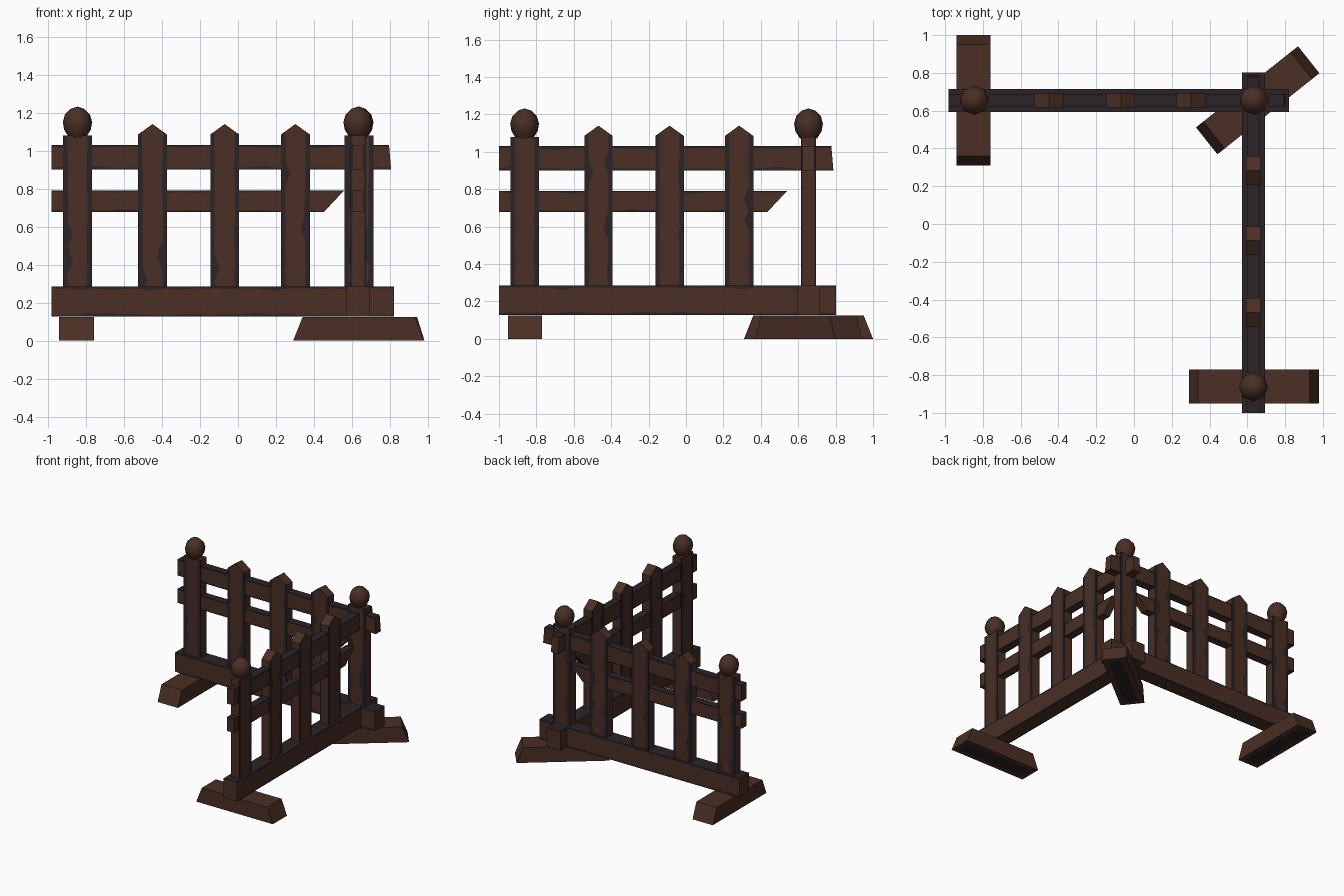
import bpy, bmesh, math, random
from mathutils import Matrix, Vector

if "Cube" in bpy.data.objects:
    bpy.data.objects.remove(bpy.data.objects["Cube"])

random.seed(4)


def material(name, rgb):
    m = bpy.data.materials.new(name)
    m.diffuse_color = (*rgb, 1)
    m.use_nodes = True
    m.node_tree.nodes["Principled BSDF"].inputs["Base Color"].default_value = m.diffuse_color
    return m


BROWN = material("brown wood", (0.068, 0.028, 0.018))
DARK = material("dark worn wood", (0.024, 0.017, 0.019))


def finish(bm, name, M):
    bm.transform(M)
    me = bpy.data.meshes.new(name)
    bm.to_mesh(me)
    bm.free()
    me.materials.append(BROWN)
    me.materials.append(DARK)
    ob = bpy.data.objects.new(name, me)
    bpy.context.collection.objects.link(ob)
    return ob


def extruded(outline, depth):
    """Outline in local x/z, extruded along local y, centred."""
    bm = bmesh.new()
    f = bm.faces.new([bm.verts.new((x, -depth / 2, z)) for x, z in outline])
    r = bmesh.ops.extrude_face_region(bm, geom=[f])
    vs = [v for v in r["geom"] if isinstance(v, bmesh.types.BMVert)]
    bmesh.ops.translate(bm, verts=vs, vec=(0, depth, 0))
    bmesh.ops.recalc_face_normals(bm, faces=bm.faces)
    return bm


def cut(bm, axis, value):
    co, no = Vector((0, 0, 0)), Vector((0, 0, 0))
    co[axis], no[axis] = value, 1
    bmesh.ops.bisect_plane(bm, geom=bm.verts[:] + bm.edges[:] + bm.faces[:],
                           plane_co=co, plane_no=no)


def plank(name, outline, depth, M, along, edge, dark_top=False):
    """Board with dark, ragged borders along its long edges."""
    bm = extruded(outline, depth)
    across = 2 - along
    cs = [p[across // 2] for p in outline]
    ls = [p[along // 2] for p in outline]
    c0, hw = (min(cs) + max(cs)) / 2, (max(cs) - min(cs)) / 2
    inner, hd = hw - edge, depth / 2
    for s in (-1, 1):
        cut(bm, across, c0 + s * inner)
        cut(bm, 1, s * (hd - 0.008))
    t = min(ls) + 0.05
    while t < max(ls) - 0.13:
        cut(bm, along, t)
        t += random.uniform(0.04, 0.09)
    bm.normal_update()
    for f in bm.faces:
        c, n = f.calc_center_median(), f.normal
        if abs(n.y) > 0.9:
            f.material_index = int(abs(c[across] - c0) > inner)
        elif dark_top and n.z > 0.9:
            f.material_index = 1
        elif abs(n[across]) > 0.9:
            f.material_index = int(abs(c.y) > hd - 0.008)
    # ragged inner line of the dark border
    for v in bm.verts:
        d = v.co[across] - c0
        if (abs(abs(d) - inner) < 1e-4 and abs(abs(v.co.y) - hd) < 1e-4
                and min(ls) + 0.03 < v.co[along] < max(ls) - 0.14):
            v.co[across] -= math.copysign(
                random.choice([0, 0, 0, 0.003, 0.005, -0.003, edge * 1.2]), d)
    return finish(bm, name, M)


def rect(x0, x1, z0, z1):
    return [(x0, z0), (x1, z0), (x1, z1), (x0, z1)]


def knob(name, x, M):
    """Low-sided round finial with a pointed top."""
    bm = bmesh.new()
    prof = [(0.045, 1.07), (0.070, 1.11), (0.077, 1.15), (0.066, 1.19), (0.036, 1.22)]
    n = 8
    rings = [[bm.verts.new((x + r * math.cos(2 * math.pi * i / n),
                            r * math.sin(2 * math.pi * i / n), z)) for i in range(n)]
             for r, z in prof]
    tip = bm.verts.new((x, 0, 1.232))
    for a, b in zip(rings, rings[1:]):
        for i in range(n):
            j = (i + 1) % n
            bm.faces.new((a[i], a[j], b[j], b[i]))
    for i in range(n):
        bm.faces.new((rings[-1][i], rings[-1][(i + 1) % n], tip))
    bm.faces.new(rings[0][::-1])
    for f in bm.faces:
        f.smooth = len(f.verts) < 5
    finish(bm, name, M)


def post(name, x, M):
    plank(name, rect(x - 0.076, x + 0.076, 0.2, 1.08), 0.078, M, 2, 0.023)
    knob(name + "_knob", x, M)


def fence(side, M):
    # beams and rails; the middle rail is broken off at a slant
    plank(side + "_base_beam", rect(-0.982, 0.82, 0.127, 0.284), 0.122, M, 0, 0.009, True)
    plank(side + "_top_rail",
          [(-0.982, 0.9), (0.806, 0.9), (0.795, 1.03), (-0.982, 1.03)], 0.064, M, 0, 0.009, True)
    plank(side + "_broken_rail",
          [(-0.982, 0.677), (0.452, 0.677), (0.558, 0.79), (-0.982, 0.79)], 0.064, M, 0, 0.006, True)
    post(side + "_end_post", -0.845, M)
    # pointed pickets
    for i, x in enumerate((-0.45, -0.07, 0.302)):
        w = 0.076
        plank(f"{side}_picket_{i + 1}",
              [(x - w, 0.2), (x + w, 0.2), (x + w, 1.085), (x, 1.14), (x - w, 1.085)],
              0.078, M, 2, 0.022)


def foot(name, x, y, angle):
    """Wedge-ended foot with a dark strip underneath."""
    bm = extruded([(-0.345, 0), (0.345, 0), (0.295, 0.125), (-0.295, 0.125)], 0.182)
    bottom = min(bm.faces, key=lambda f: f.calc_center_median().z)
    bmesh.ops.inset_individual(bm, faces=[bottom], thickness=0.055)
    bottom.material_index = 1
    finish(bm, name, Matrix.Translation((x, y, 0)) @ Matrix.Rotation(math.radians(angle), 4, 'Z'))


# two fence runs meeting at a right angle
BACK = Matrix.Translation((0, 0.655, 0))
SIDE = Matrix.Translation((0.632, -0.018, 0)) @ Matrix.Rotation(math.pi / 2, 4, 'Z')
fence("back", BACK)
fence("side", SIDE)
post("corner_post", 0.636, BACK)

# feet
foot("back_foot", -0.85, 0.655, 90)
foot("side_foot", 0.635, -0.86, 0)
foot("corner_foot", 0.655, 0.655, 38.5)
